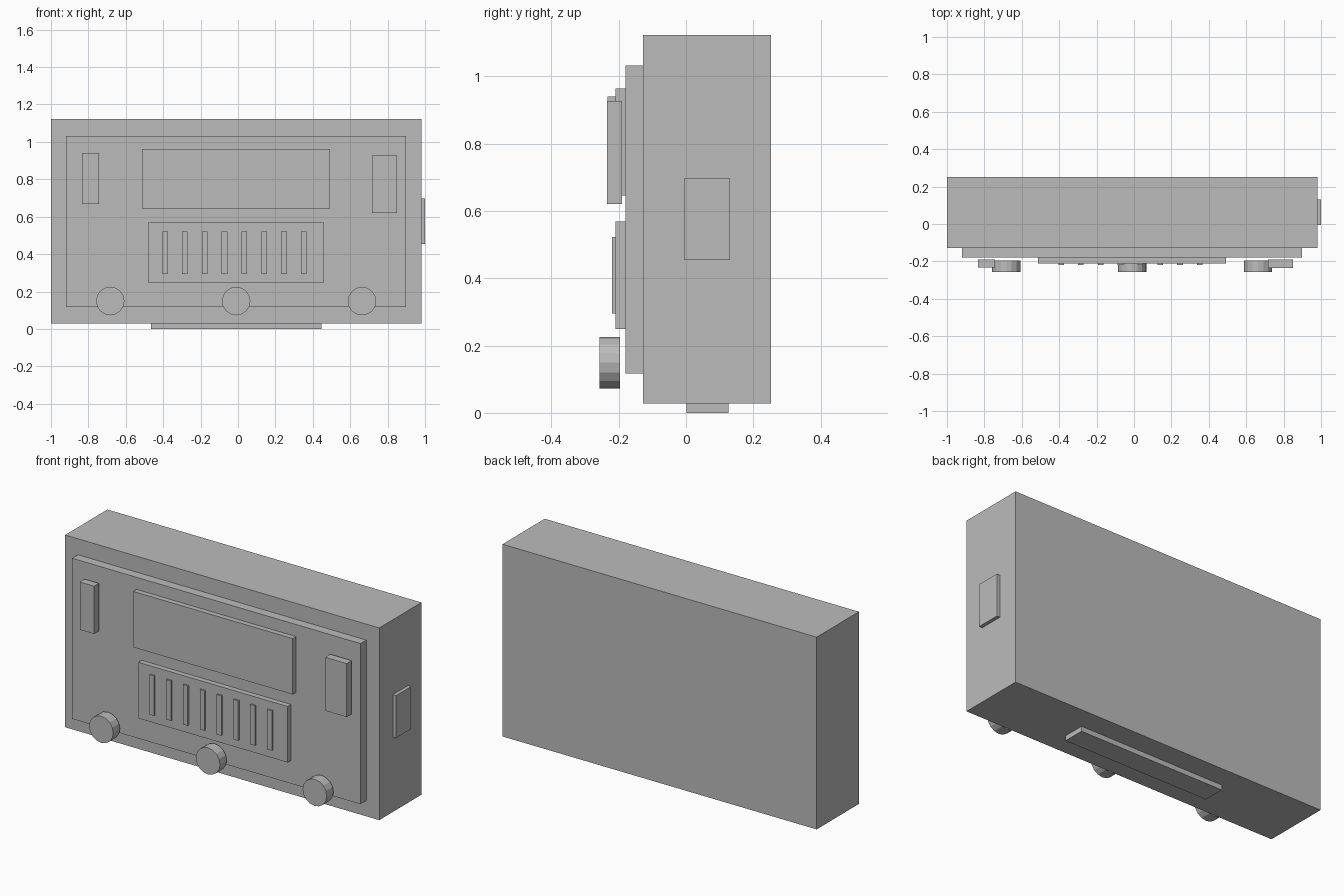
import bpy
import math

cube = bpy.data.objects.get("Cube")
if cube:
    bpy.data.objects.remove(cube, do_unlink=True)

GREY = (0.5, 0.5, 0.5, 1.0)
grey = bpy.data.materials.new("plain grey")
grey.use_nodes = True
grey.diffuse_color = GREY
grey.node_tree.nodes["Principled BSDF"].inputs["Base Color"].default_value = GREY


def finish(name):
    obj = bpy.context.object
    obj.name = name
    obj.data.materials.append(grey)
    return obj


def box(name, x, y, z):
    """Box spanning the given (low, high) range on each axis."""
    bpy.ops.mesh.primitive_cube_add(size=1, location=[sum(r) / 2 for r in (x, y, z)])
    obj = finish(name)
    obj.scale = [r[1] - r[0] for r in (x, y, z)]
    bpy.ops.object.transform_apply(location=False, rotation=False, scale=True)
    return obj


def knob(name, x):
    bpy.ops.mesh.primitive_cylinder_add(vertices=16, radius=0.076, depth=0.061,
                                        location=(x, -0.226, 0.149),
                                        rotation=(math.pi / 2, 0, 0))
    return finish(name)


# Casing and raised front panel
box("casing", (-1.0, 0.98), (-0.128, 0.252), (0.028, 1.123))
box("front_panel", (-0.919, 0.898), (-0.18, -0.128), (0.117, 1.032))

# Display and grille on the panel
box("display", (-0.513, 0.492), (-0.21, -0.18), (0.645, 0.963))
box("grille_plate", (-0.481, 0.46), (-0.21, -0.18), (0.249, 0.568))
for i in range(8):
    cx = -0.39 + i * 0.106
    box(f"grille_slat_{i + 1}", (cx - 0.015, cx + 0.015), (-0.22, -0.21), (0.295, 0.522))

# Upright blocks either side of the display, standing just off the panel
box("right_block", (-0.834, -0.743), (-0.233, -0.19), (0.668, 0.94))
box("left_block", (0.716, 0.85), (-0.235, -0.19), (0.621, 0.926))

# Row of control knobs
for name, x in (("right_knob", -0.683), ("middle_knob", -0.01), ("left_knob", 0.663)):
    knob(name, x)

# Side plate and base foot
box("side_plate", (0.98, 1.0), (-0.006, 0.131), (0.454, 0.696))
box("base_foot", (-0.465, 0.446), (0.002, 0.126), (0.0, 0.028))
